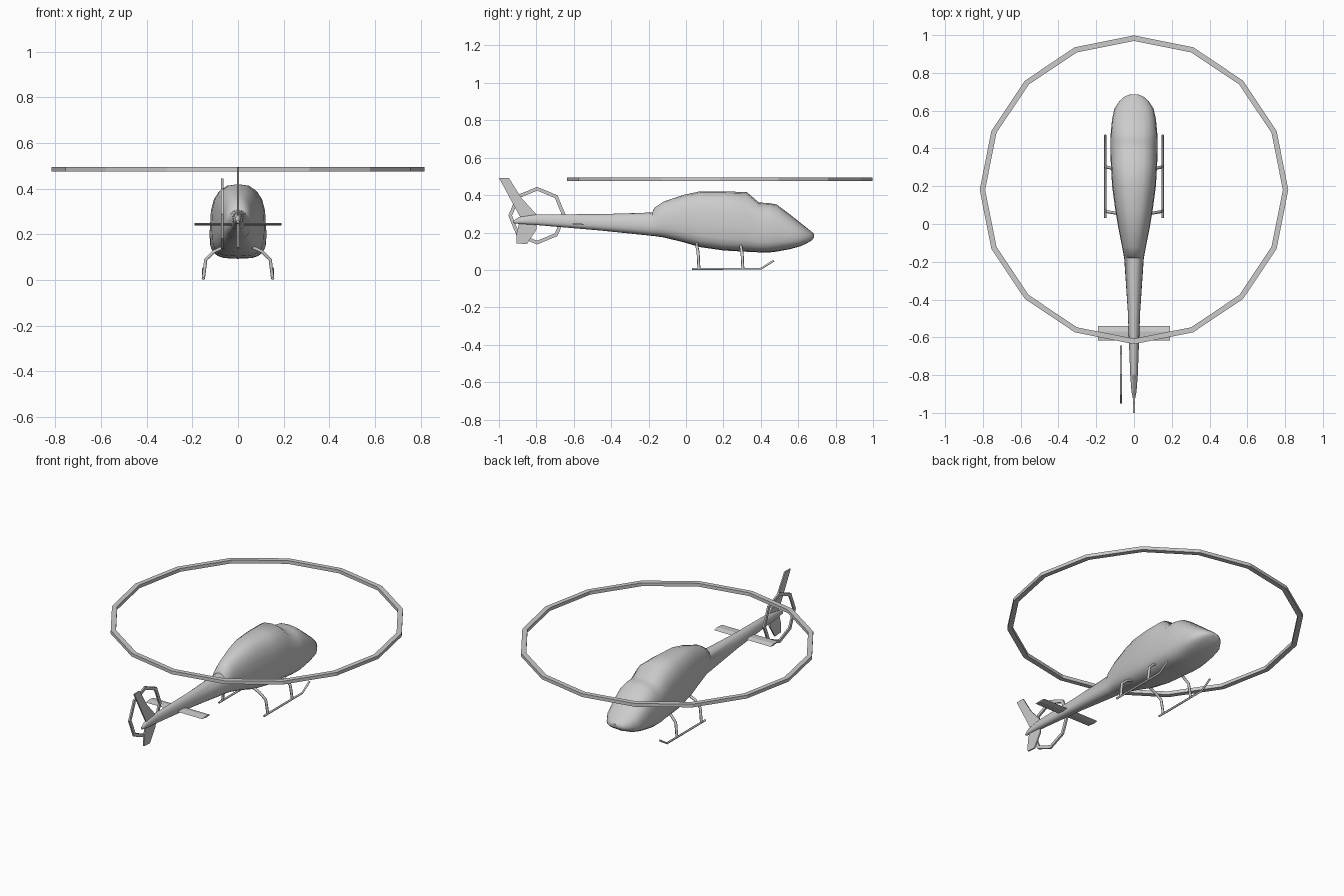
import bpy, bmesh
from math import sin, cos, pi, radians, copysign
from mathutils import Matrix

if "Cube" in bpy.data.objects:
    bpy.data.objects.remove(bpy.data.objects["Cube"])


def make_object(name, bm, smooth=None):
    bmesh.ops.recalc_face_normals(bm, faces=bm.faces[:])
    mesh = bpy.data.meshes.new(name)
    bm.to_mesh(mesh)
    bm.free()
    ob = bpy.data.objects.new(name, mesh)
    bpy.context.collection.objects.link(ob)
    if smooth:
        bpy.ops.object.select_all(action='DESELECT')
        ob.select_set(True)
        bpy.context.view_layer.objects.active = ob
        bpy.ops.object.shade_smooth_by_angle(angle=radians(smooth))
    return ob


def bridge(bm, rings, closed=False):
    n = len(rings[0])
    pairs = list(zip(rings, rings[1:]))
    if closed:
        pairs.append((rings[-1], rings[0]))
    for a, b in pairs:
        for i in range(n):
            j = (i + 1) % n
            bm.faces.new((a[i], a[j], b[j], b[i]))
    if not closed:
        bm.faces.new(rings[0])
        bm.faces.new(rings[-1])


def hoop(name, sides, outer, inner, half, matrix):
    """Flat faceted ring with a rectangular section."""
    bm = bmesh.new()
    rings = []
    for k in range(sides):
        a = 2 * pi * k / sides
        rings.append([bm.verts.new((r * cos(a), r * sin(a), z)) for r, z in
                      ((outer, -half), (outer, half), (inner, half), (inner, -half))])
    bridge(bm, rings, True)
    bm.transform(matrix)
    return make_object(name, bm)


def slab(name, outline, to_a, to_b):
    """Prism between two placements of a 2D outline."""
    bm = bmesh.new()
    bridge(bm, [[bm.verts.new(f(*p)) for p in outline] for f in (to_a, to_b)])
    return make_object(name, bm)


def tube(name, points, radius):
    curve = bpy.data.curves.new(name, 'CURVE')
    curve.dimensions = '3D'
    curve.bevel_depth = radius
    curve.bevel_resolution = 1
    curve.use_fill_caps = True
    spline = curve.splines.new('POLY')
    spline.points.add(len(points) - 1)
    for p, co in zip(spline.points, points):
        p.co = (*co, 1)
    bpy.context.collection.objects.link(bpy.data.objects.new(name, curve))


# Fuselage and tail boom: y, bottom, top, half width, section squareness
SECTIONS = [
    (-0.925, .250, .262, .006, 2), (-0.89, .246, .284, .013, 2),
    (-0.80, .240, .297, .020, 2), (-0.46, .211, .298, .033, 2),
    (-0.18, .182, .307, .052, 2.1), (-0.17, .181, .332, .054, 2.1),
    (-0.12, .174, .365, .063, 2.2), (-0.01, .147, .402, .085, 2.4),
    (0.075, .122, .420, .099, 2.6), (0.20, .104, .420, .116, 2.7),
    (0.325, .097, .416, .123, 2.7), (0.39, .094, .360, .125, 2.7),
    (0.44, .093, .358, .125, 2.7), (0.485, .098, .350, .123, 2.6),
    (0.555, .111, .297, .116, 2.5), (0.61, .126, .253, .104, 2.4),
    (0.65, .144, .222, .078, 2.2), (0.672, .158, .204, .055, 2.1),
    (0.685, .172, .192, .025, 2),
]


def section(bm, y, low, high, width, power, count=20):
    mid = low + (high - low) * 0.4
    ring = []
    for k in range(count):
        a = 2 * pi * k / count
        c, s = cos(a), sin(a)
        p = power if s > 0 else power * 1.2
        x = width * copysign(abs(c) ** (2 / p), c)
        v = abs(s) ** (2 / p)
        ring.append(bm.verts.new((x, y, mid + v * ((high - mid) if s > 0 else (low - mid)))))
    return ring


bm = bmesh.new()
bridge(bm, [section(bm, *s) for s in SECTIONS])
make_object("fuselage", bm, 40)

# Rotor hoops
hoop("main_rotor_ring", 16, .817, .788, .010, Matrix.Translation((0, .181, .485)))
hoop("tail_rotor_ring", 8, .154, .134, .005,
     Matrix.Translation((-.069, -.796, .290)) @ Matrix.Rotation(pi / 2, 4, 'Y'))

# Tail fin, upper and lower blades in one outline
FIN = [(-1.0, .492), (-.947, .492), (-.88, .385), (-.80, .297), (-.80, .216),
       (-.85, .138), (-.907, .142), (-.905, .20), (-.885, .28)]
slab("tail_fin", FIN, lambda y, z: (-.004, y, z), lambda y, z: (.004, y, z))

# Horizontal stabilizer
STAB = [(-.617, .246), (-.57, .250), (-.54, .243), (-.57, .239)]
slab("stabilizer", STAB, lambda y, z: (-.19, y, z), lambda y, z: (.19, y, z))

# Landing skids with two legs on each side
for side, label in ((-1, "left"), (1, "right")):
    x = side * .152
    tube(label + "_skid", [(x, .033, .006), (x, .40, .006), (x, .47, .05)], .006)
    for y, place in ((.065, "rear"), (.30, "front")):
        tube(f"{label}_{place}_leg",
             [(side * .06, y - .006, .145), (side * .105, y - .006, .125),
              (side * .141, y, .09), (x, y + .004, .006)], .008)
